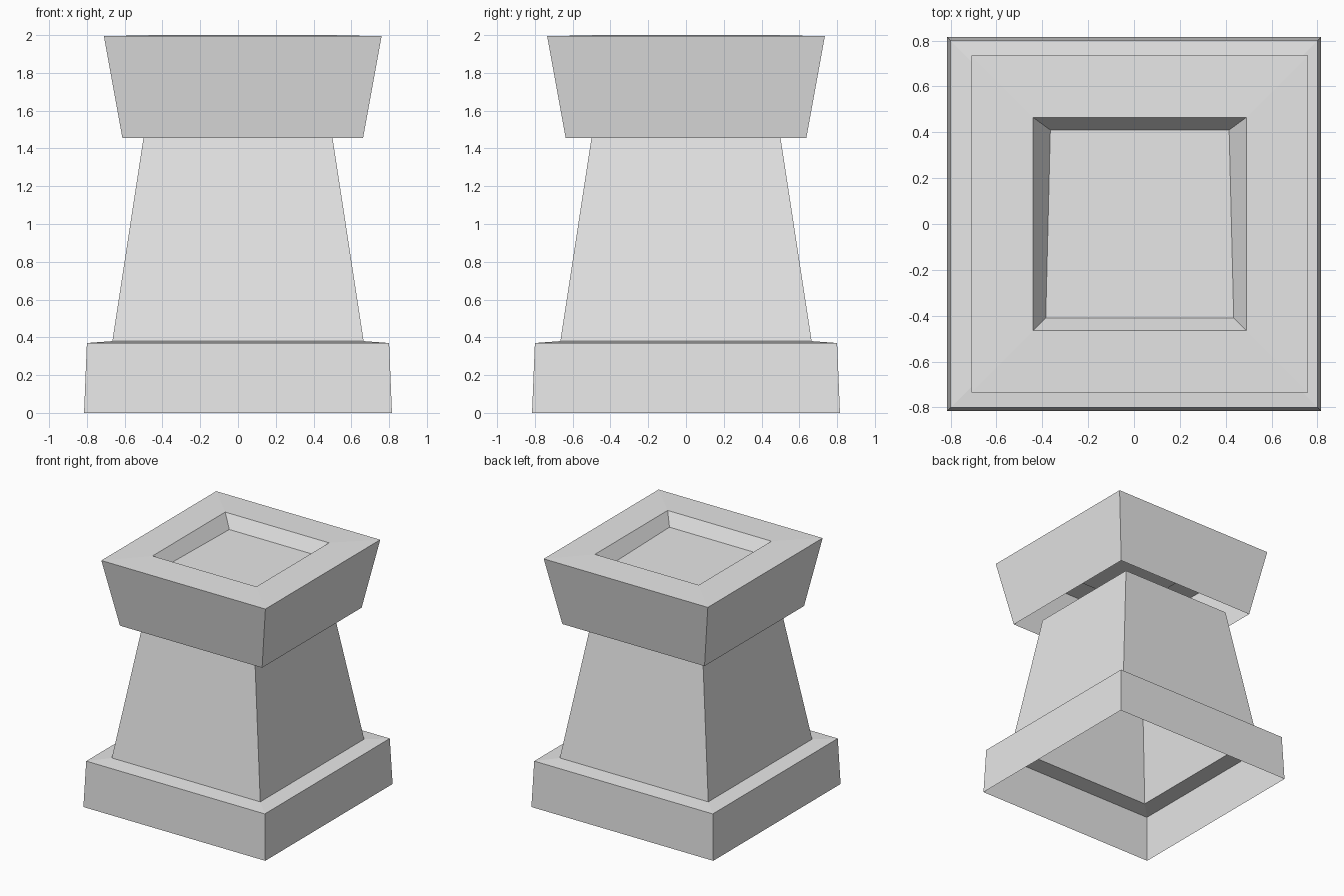
import bpy
import bmesh

old = bpy.data.objects.get("Cube")
if old:
    bpy.data.objects.remove(old, do_unlink=True)

# One plain stone grey for everything
stone = bpy.data.materials.new("stone_grey")
stone.use_nodes = True
stone.diffuse_color = (0.8, 0.8, 0.8, 1)
stone.node_tree.nodes["Principled BSDF"].inputs["Base Color"].default_value = (0.8, 0.8, 0.8, 1)


def square_shell(name, rings, x=0.0, close_last=False, narrow=0.0):
    """Loft square rings of (half width, height); narrow pinches the last ring at the back."""
    bm = bmesh.new()
    loops = []
    for i, (half, z) in enumerate(rings):
        pinch = narrow if i == len(rings) - 1 else 0.0
        corners = ((-half, -half), (half, -half),
                   (half - pinch, half), (pinch - half, half))
        loops.append([bm.verts.new((x + cx, cy, z)) for cx, cy in corners])
    for low, high in zip(loops, loops[1:]):
        for i in range(4):
            j = (i + 1) % 4
            bm.faces.new((low[i], low[j], high[j], high[i]))
    if close_last:
        bm.faces.new(loops[-1])
    mesh = bpy.data.meshes.new(name)
    bm.to_mesh(mesh)
    bm.free()
    mesh.materials.append(stone)
    obj = bpy.data.objects.new(name, mesh)
    bpy.context.collection.objects.link(obj)
    return obj


# Plinth, open underneath, with a slightly sloping ledge
square_shell("plinth", [(0.815, 0), (0.80, 0.37), (0.665, 0.38)])

# Hollow tapering shaft
square_shell("shaft", [(0.665, 0.38), (0.495, 1.49)])

# Flared cap, open underneath, with a shallow recess in the top
square_shell("cap", [(0.637, 1.455), (0.735, 1.994), (0.465, 2.0), (0.41, 1.9)],
             x=0.025, close_last=True, narrow=0.02)
